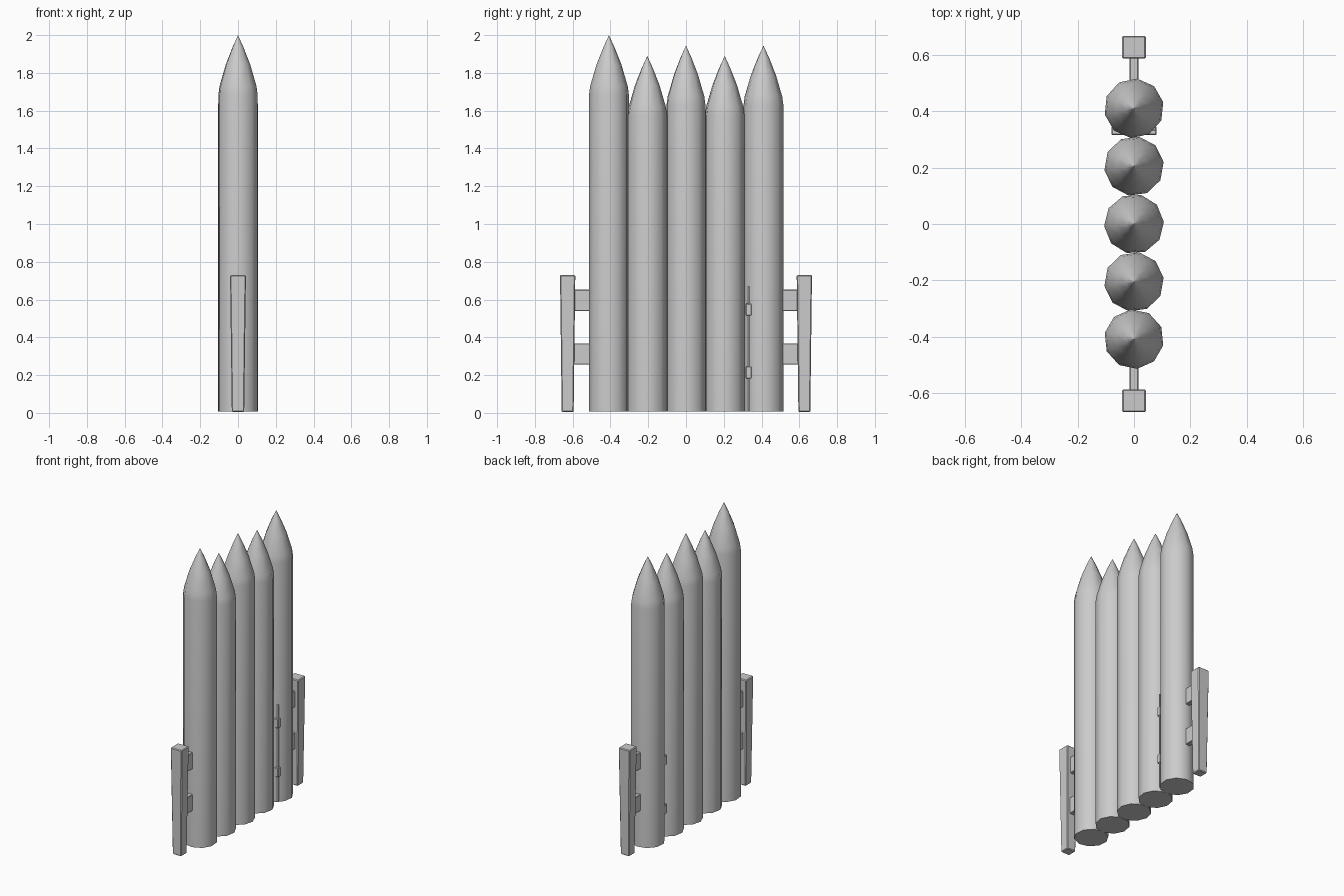
import bpy, bmesh, math

if "Cube" in bpy.data.objects:
    bpy.data.objects.remove(bpy.data.objects["Cube"])


def make(name, bm, smooth=False, bevel=0.0):
    bmesh.ops.recalc_face_normals(bm, faces=bm.faces)
    me = bpy.data.meshes.new(name)
    bm.to_mesh(me)
    bm.free()
    ob = bpy.data.objects.new(name, me)
    bpy.context.collection.objects.link(ob)
    bpy.context.view_layer.objects.active = ob
    ob.select_set(True)
    if smooth:
        bpy.ops.object.shade_smooth_by_angle(angle=math.radians(40))
    ob.select_set(False)
    if bevel:
        mod = ob.modifiers.new("edge_bevel", 'BEVEL')
        mod.width = bevel
        mod.segments = 1
    return ob


def lathe(name, y, profile, turn, sides=10):
    bm = bmesh.new()
    rings = []
    for r, z in profile:
        rings.append([bm.verts.new((r * math.cos(turn + i * math.tau / sides),
                                    y + r * math.sin(turn + i * math.tau / sides), z))
                      for i in range(sides)])
    tip = bm.verts.new((0, y, profile[-1][1] + 0.007))
    bm.faces.new(rings[0])
    for i in range(sides):
        j = (i + 1) % sides
        for a, b in zip(rings, rings[1:]):
            bm.faces.new((a[i], a[j], b[j], b[i]))
        bm.faces.new((rings[-1][i], rings[-1][j], tip))
    return make(name, bm, smooth=True)


def box(name, lo, hi, taper=1.0, bevel=0.0):
    # taper scales the bottom face about the box axis
    bm = bmesh.new()
    bmesh.ops.create_cube(bm, size=1)
    c = [(a + b) / 2 for a, b in zip(lo, hi)]
    s = [b - a for a, b in zip(lo, hi)]
    for v in bm.verts:
        k = taper if v.co.z < 0 else 1.0
        v.co = (c[0] + v.co.x * s[0] * k, c[1] + v.co.y * s[1] * k, c[2] + v.co.z * s[2])
    return make(name, bm, bevel=bevel)


# sharpened palisade logs
logs = [(-0.408, 2.0, 24), (-0.205, 1.89, 8), (0.0, 1.945, 4), (0.205, 1.89, 8), (0.41, 1.945, 12)]
for n, (y, h, turn) in enumerate(logs):
    lathe(f"log_{n + 1}", y, [(0.106, 0.008), (0.106, h - 0.315), (0.1, h - 0.27),
                              (0.066, h - 0.155), (0.03, h - 0.065), (0.003, h - 0.007)],
          math.radians(turn))

# end posts with two rails each
for side, label in ((-1, "front"), (1, "back")):
    ys = sorted((side * 0.586, side * 0.667))
    box(f"{label}_post", (-0.042, ys[0], 0.004), (0.042, ys[1], 0.73), taper=0.78, bevel=0.005)
    ys = sorted((side * 0.45, side * 0.61))
    for k, z in enumerate((0.255, 0.54)):
        box(f"{label}_rail_{k + 1}", (-0.016, ys[0], z), (0.016, ys[1], z + 0.112), bevel=0.003)

# small cross board and its battens between the last two logs
box("cross_board", (-0.068, 0.329, 0.01), (0.075, 0.335, 0.67))
for k, z in enumerate((0.182, 0.515)):
    box(f"batten_{k + 1}", (-0.08, 0.316, z), (0.08, 0.346, z + 0.063), bevel=0.003)
